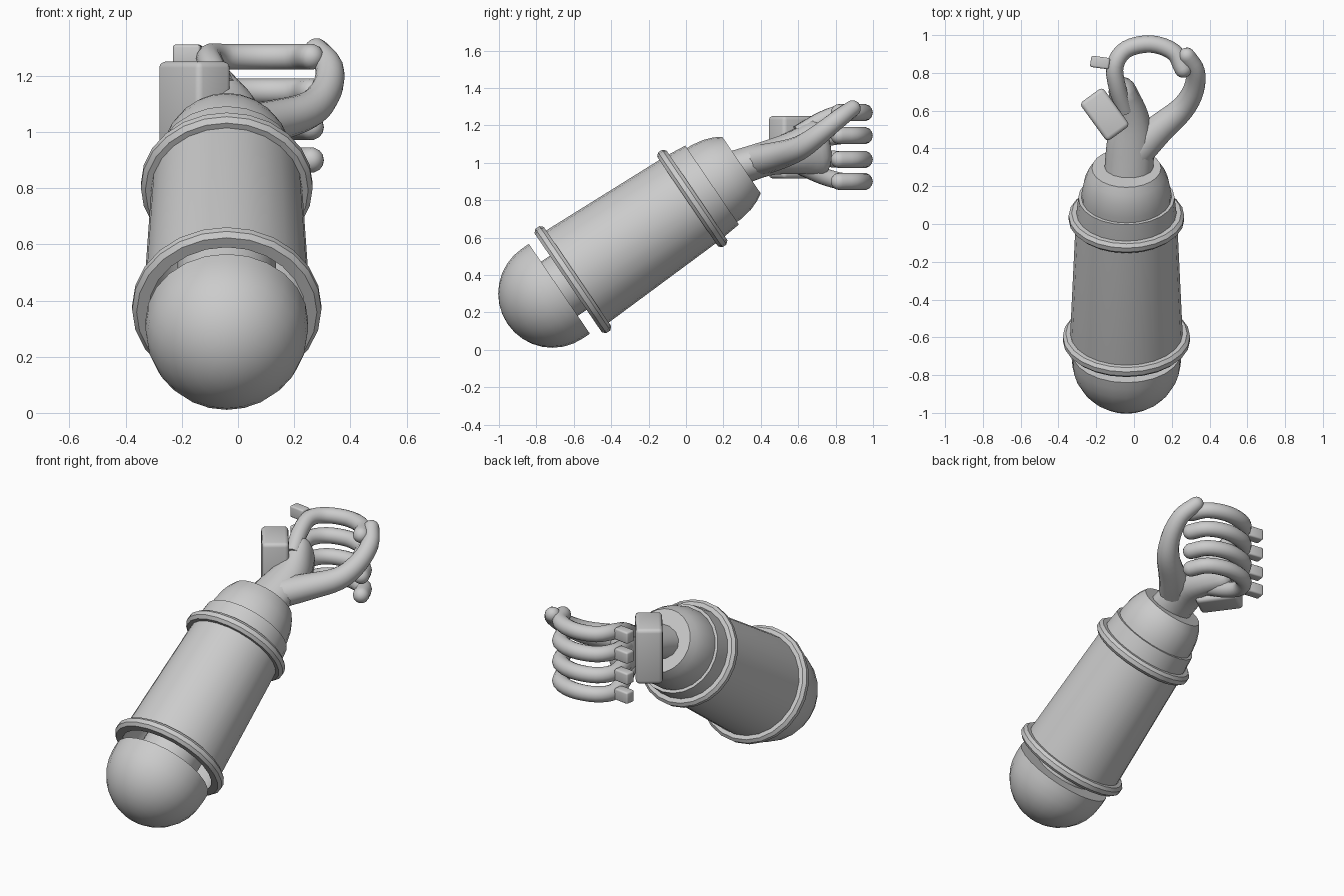
import bpy, bmesh, math
from mathutils import Vector, Matrix

old = bpy.data.objects.get("Cube")
if old:
    bpy.data.objects.remove(old, do_unlink=True)

GREY = (0.6, 0.6, 0.6, 1)
grey = bpy.data.materials.new("plain grey")
grey.use_nodes = True
grey.diffuse_color = GREY
grey.node_tree.nodes["Principled BSDF"].inputs["Base Color"].default_value = GREY

# Frame of the forearm: local z runs from the elbow to the wrist
ARM = Matrix.Translation((-0.04, -0.605, 0.375)) @ Matrix.Rotation(math.radians(-55.8), 4, 'X')


def finish(name, bm, angle=35):
    bmesh.ops.recalc_face_normals(bm, faces=bm.faces)
    mesh = bpy.data.meshes.new(name)
    bm.to_mesh(mesh)
    bm.free()
    mesh.materials.append(grey)
    mesh.shade_smooth()
    mesh.set_sharp_from_angle(angle=math.radians(angle))
    obj = bpy.data.objects.new(name, mesh)
    bpy.context.collection.objects.link(obj)
    return obj


def lathe(name, profile, closed=False, steps=24):
    """Turn (distance along arm, radius) points around the arm axis."""
    bm = bmesh.new()
    verts = [bm.verts.new((r, 0, t)) for t, r in profile]
    pairs = list(zip(verts, verts[1:]))
    if closed:
        pairs.append((verts[-1], verts[0]))
    edges = [bm.edges.new(p) for p in pairs]
    bmesh.ops.spin(bm, geom=verts + edges, cent=(0, 0, 0), axis=(0, 0, 1),
                   angle=math.tau, steps=steps)
    bmesh.ops.remove_doubles(bm, verts=bm.verts, dist=1e-4)
    bm.transform(ARM)
    return finish(name, bm)


def smooth_path(points, cuts=4):
    """Catmull-Rom resampling of points holding position and two radii."""
    pts = [Vector(p) for p in points]
    pts = [2 * pts[0] - pts[1]] + pts + [2 * pts[-1] - pts[-2]]
    out = []
    for a, b, c, d in zip(pts, pts[1:], pts[2:], pts[3:]):
        for k in range(cuts):
            u = k / cuts
            out.append(0.5 * (2 * b + (c - a) * u + (2 * a - 5 * b + 4 * c - d) * u * u
                              + (3 * b - a - 3 * c + d) * u ** 3))
    return out + [pts[-2]]


def limb(name, points, sides=14):
    """Loft ellipses (x, y, z, width radius, height radius) with a rounded tip."""
    path = smooth_path(points)
    centres = [Vector(p[:3]) for p in path]
    rings = []
    for i, p in enumerate(path):
        tangent = (centres[min(i + 1, len(path) - 1)] - centres[max(i - 1, 0)]).normalized()
        rings.append((centres[i], tangent, p[3], p[4]))
    c, t, w, h = rings[-1]
    for k in range(1, 5):
        a = math.radians(20 * k)
        rings.append((c + t * min(w, h) * math.sin(a), t, w * math.cos(a), h * math.cos(a)))
    bm = bmesh.new()
    loops = []
    for c, t, w, h in rings:
        side = t.cross(Vector((0, 0, 1))).normalized()
        up = side.cross(t)
        angles = [math.tau * k / sides for k in range(sides)]
        loops.append([bm.verts.new(c + side * w * math.cos(a) + up * h * math.sin(a))
                      for a in angles])
    for lo, hi in zip(loops, loops[1:]):
        for k in range(sides):
            n = (k + 1) % sides
            bm.faces.new((lo[k], lo[n], hi[n], hi[k]))
    bm.faces.new(loops[0])
    bm.faces.new(loops[-1])
    return finish(name, bm, 60)


def block(name, centre, size, turn, bevel):
    bm = bmesh.new()
    bmesh.ops.create_cube(bm, size=1)
    bm.transform(Matrix.Diagonal((*size, 1)))
    bmesh.ops.bevel(bm, geom=bm.edges[:], offset=bevel, segments=3, profile=0.5,
                    affect='EDGES')
    bm.transform(Matrix.Translation(centre) @ Matrix.Rotation(math.radians(turn), 4, 'Z'))
    return finish(name, bm)


# Elbow cap: hemisphere with a short straight rim
R = 0.29
dome = [(-0.132 - R * math.cos(a), R * math.sin(a))
        for a in (math.pi / 2 * k / 8 for k in range(9))]
lathe("elbow_cap", dome + [(-0.087, R), (-0.087, 0)])
lathe("elbow_core", [(-0.12, 0), (-0.12, 0.175), (0.3, 0.175), (0.3, 0)])

# Hollow forearm sleeve with its two raised rings
lathe("forearm_sleeve", [(-0.03, 0.3), (0.77, 0.268), (0.9, 0.255), (0.9, 0.225),
                         (0.77, 0.24), (-0.03, 0.28)], closed=True)
for name, t, r in (("lower_ring", 0, 0.337), ("upper_ring", 0.772, 0.306)):
    lathe(name, [(t - 0.03, r - 0.05), (t - 0.03, r - 0.016), (t - 0.013, r),
                 (t + 0.013, r), (t + 0.03, r - 0.016), (t + 0.03, r - 0.05)], closed=True)

# Wrist collar
lathe("wrist_collar", [(0.84, 0), (0.84, 0.238), (0.93, 0.238), (1.0, 0.225),
                       (1.05, 0.206), (1.09, 0.183), (1.09, 0)])

# Palm and thumb
limb("palm", [(-0.03, 0.24, 0.96, 0.13, 0.1), (-0.02, 0.42, 1.02, 0.125, 0.095),
              (-0.02, 0.56, 1.05, 0.1, 0.115), (-0.06, 0.7, 1.08, 0.075, 0.15)])
limb("thumb", [(0.0, 0.38, 1.01, 0.1, 0.085), (0.13, 0.5, 1.04, 0.08, 0.075),
               (0.255, 0.61, 1.08, 0.065, 0.065), (0.315, 0.71, 1.15, 0.056, 0.056),
               (0.325, 0.81, 1.23, 0.05, 0.05), (0.28, 0.89, 1.29, 0.044, 0.044)])

# Four curled fingers fanning out of the palm, each with a knuckle block
for finger, z in zip(("index", "middle", "ring", "little"), (1.268, 1.145, 1.017, 0.9)):
    root = 1.06 + (z - 1.06) * 0.45
    curl = [(-0.05, 0.6, root), (-0.09, 0.73, (root + 2 * z) / 3), (-0.1, 0.84, z),
            (-0.04, 0.925, z), (0.09, 0.953, z), (0.21, 0.91, z), (0.26, 0.82, z)]
    limb(finger + "_finger", [(*p, 0.046, 0.046) for p in curl])
    block(finger + "_knuckle", (-0.18, 0.855, z + 0.008), (0.1, 0.06, 0.07), -8, 0.01)

# Guard plate on the back of the hand
block("hand_guard", (-0.155, 0.58, 1.083), (0.25, 0.15, 0.335), -54, 0.022)
